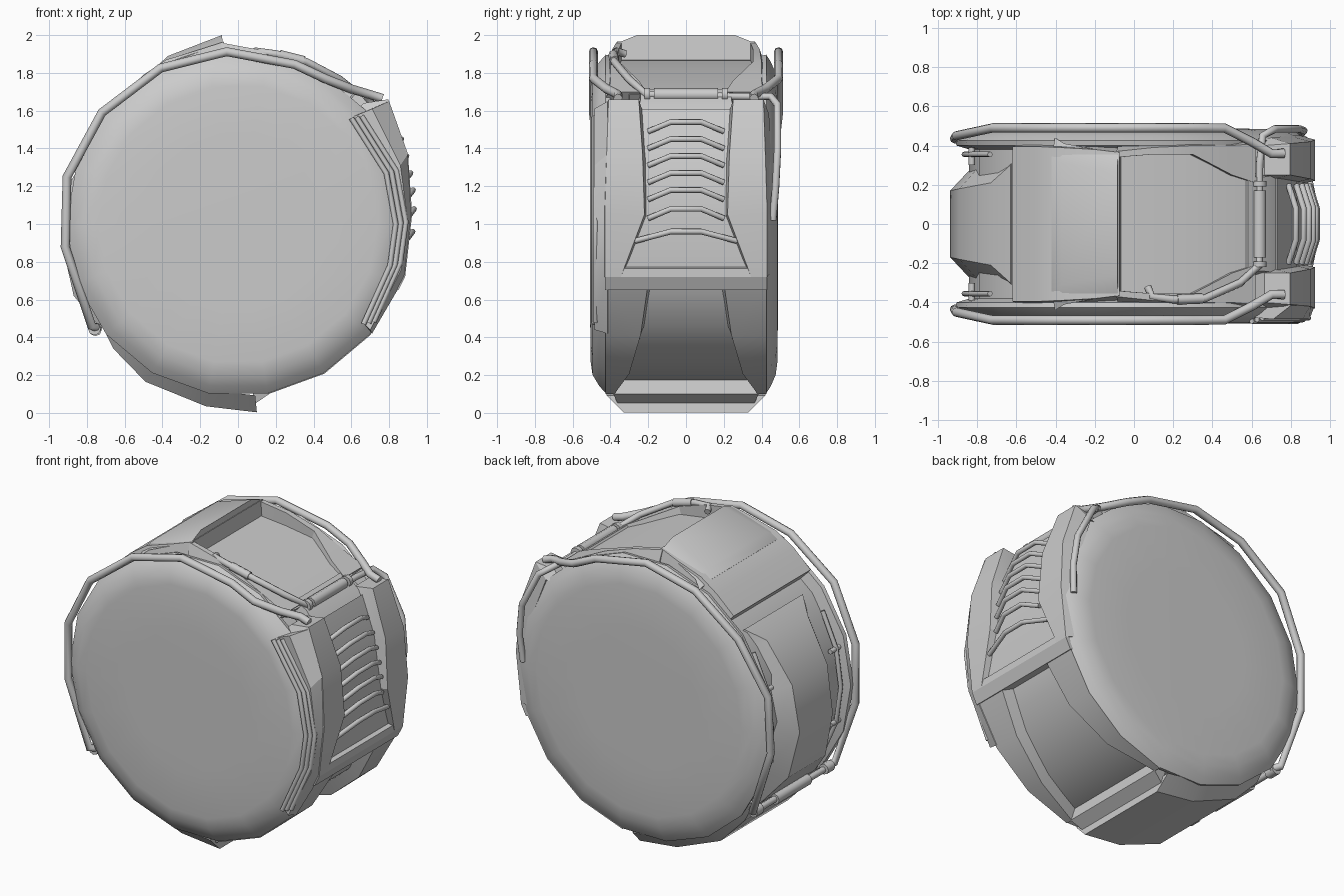
import bpy, bmesh, math

def finish(name, bm, angle=25):
    bmesh.ops.recalc_face_normals(bm, faces=bm.faces)
    me = bpy.data.meshes.new(name)
    bm.to_mesh(me)
    bm.free()
    ob = bpy.data.objects.new(name, me)
    bpy.context.collection.objects.link(ob)
    bpy.ops.object.select_all(action='DESELECT')
    ob.select_set(True)
    bpy.context.view_layer.objects.active = ob
    bpy.ops.object.shade_smooth_by_angle(angle=math.radians(angle))
    return ob

def loft(name, rings, angle=25):
    """Skin a list of equal-length vertex loops and cap both ends."""
    bm = bmesh.new()
    loops = [[bm.verts.new(p) for p in r] for r in rings]
    n = len(loops[0])
    for a, b in zip(loops, loops[1:]):
        for i in range(n):
            j = (i + 1) % n
            bm.faces.new((a[i], a[j], b[j], b[i]))
    bm.faces.new(loops[0])
    bm.faces.new(loops[-1])
    return finish(name, bm, angle)

def strip(name, pts, k=0.9, f0=0.0, f1=0.0, side=1, angle=25):
    """Plate wrapped round the drum: pts (x, z, y0, y1), base scaled by k to the hub, flared by f0/f1."""
    rings = []
    for x, z, y0, y1 in pts:
        bx, bz = x * k, 1 + (z - 1) * k
        rings.append([(x, side * y0, z), (x, side * y1, z),
                      (bx, side * (y1 + f1), bz), (bx, side * (y0 - f0), bz)])
    return loft(name, rings, angle)

def sym(name, pts, k=0.9, flare=0.0, angle=25):
    return strip(name, [(x, z, -w, w) for x, z, w in pts], k, flare, flare, 1, angle)

def tube(name, pts, r=0.021):
    cu = bpy.data.curves.new(name, 'CURVE')
    cu.dimensions = '3D'
    cu.bevel_depth = r
    cu.bevel_resolution = 2
    cu.use_fill_caps = True
    sp = cu.splines.new('POLY')
    sp.points.add(len(pts) - 1)
    for p, q in zip(sp.points, pts):
        p.co = (*q, 1)
    ob = bpy.data.objects.new(name, cu)
    bpy.context.collection.objects.link(ob)
    return ob

def polar(deg, r=0.91):
    a = math.radians(deg)
    return r * math.cos(a), 1 + r * math.sin(a)

# drum core with softly domed sides and a sunken belt
def ring(y, r):
    return [(x, y, z) for x, z in (polar(20 * i, r) for i in range(18))]
loft("drum_core", [ring(y, r) for y, r in [
    (-.508, .45), (-.505, .74), (-.495, .81), (-.46, .87), (-.425, .91), (-.40, .905), (-.38, .84),
    (.38, .84), (.40, .905), (.425, .91), (.45, .87), (.475, .81), (.484, .74), (.487, .45)]], 40)

# top hood, smooth cover and visor recess
sym("top_cover", [(-.62, 1.68, .395), (-.50, 1.79, .395), (-.38, 1.87, .39), (-.2, 1.925, .38), (-.075, 1.965, .365)],
    .9, .02, 40)
sym("visor_hood", [(-.42, 1.845, .34), (-.37, 1.89, .31), (-.085, 2.0, .26)], .96, .10)
sym("visor_floor", [(-.1, 1.87, .38), (.3, 1.81, .38), (.62, 1.685, .30)], .9)
for s, side in ((1, "back"), (-1, "front")):
    strip("visor_rail_" + side, [(-.09, 1.96, .34, .37), (.1, 1.925, .355, .39), (.3, 1.86, .355, .40),
          (.5, 1.76, .25, .40), (.62, 1.70, .21, .41)], .9, 0, .03, s)
sym("visor_sill", [(.58, 1.715, .24), (.66, 1.67, .24), (.74, 1.58, .25)], .9, .02)

# bottom shell with lip
sym("bottom_shell", [(-.72, .46, .33), (-.66, .34, .34), (-.49, .165, .345), (-.17, .035, .335), (.1, .003, .33)], .91, .09)
sym("bottom_lip", [(.085, .045, .36), (.165, .10, .385)], .88, .03)

for s, side in ((1, "back"), (-1, "front")):
    # lower recess walls and the pillars beside the grille
    low = [(-80, .38), (-60, .30), (-40, .24), (-20, .20)]
    strip("lower_frame_" + side, [(*polar(a, .915), w, .425) for a, w in low], .86, .03, 0, s)
    strip("grille_pillar_" + side, [(.665, 1.64, .25, .40), (.795, 1.66, .25, .41), (.90, 1.37, .23, .42),
          (.922, 1.05, .22, .43), (.885, .72, .345, .43)], .88, .025, .03, s)
    # side bar along the left panel, with brackets
    bar = [polar(a, .865) for a in range(148, 216, 16)]
    tube("inner_bar_" + side, [(x, s * .355, z) for x, z in bar], .014)
    for i, a in enumerate((164, 196)):
        x, z = polar(a, .86)
        tube(f"bar_bracket_{side}_{i}", [(x, s * .30, z), (x, s * .39, z)], .016)
    # outer roll bar loop
    y = s * .49
    tube("roll_bar_" + side, [(-.74, s * .37, .45), (-.775, s * .42, .46), (-.915, s * .435, .88), (-.905, s * .45, 1.25),
         (-.72, y, 1.59), (-.41, y, 1.825), (-.06, y, 1.912), (.30, y, 1.845), (.46, y, 1.77),
         (.60, s * .42, 1.715), (.70, s * .36, 1.685), (.765, s * .36, 1.665)], .024)
    tube("bar_clamp_" + side, [(-.76, s * .33, .445), (-.76, s * .40, .445)], .034)
    tube("visor_piston_collar_" + side, [(.64, s * .19, 1.685), (.64, s * .22, 1.685)], .036)

# vent housing and three vent strips on the front side
out = [(.80, 1.65), (.90, 1.37), (.922, 1.05), (.885, .72), (.71, .42)]
mid = [(.71, 1.61), (.86, 1.31), (.895, 1.04), (.865, .76), (.70, .44)]
inn = [(.59, 1.56), (.77, 1.27), (.82, 1.0), (.80, .8), (.65, .49)]
loft("vent_housing", [[(o[0], -.415, o[1]), (m[0], -.485, m[1]), (i[0], -.475, i[1]), (i[0], -.38, i[1])]
                      for o, m, i in zip(out, mid, inn)])
vent = [(.60, 1.56), (.785, 1.27), (.835, 1.0), (.805, .78), (.665, .47)]
for i in range(3):
    tube(f"side_vent_{i}", [(x + .027 * i, -.495 + .008 * i, z + .006 * i) for x, z in vent], .014)

# grille base and floor
sym("grille_base_band", [(.885, .765, .36), (.885, .72, .43), (.85, .65, .43)], .88)
sym("grille_floor", [(.73, 1.61, .26), (.83, 1.37, .26), (.88, 1.05, .27), (.855, .75, .38)], .88)

# grille ribs
spine = [(.75, .868), (.93, .90), (1.05, .905), (1.18, .895), (1.37, .85), (1.60, .75)]
def spine_x(z):
    for (z0, x0), (z1, x1) in zip(spine, spine[1:]):
        if z <= z1:
            return x0 + (x1 - x0) * (z - z0) / (z1 - z0)
for i, z in enumerate([.91, 1.03, 1.13, 1.22, 1.31, 1.40, 1.49]):
    w = .27 if i == 0 else .20
    x = spine_x(z)
    tube(f"grille_rib_{i}", [(x - .01, -w, z), (x + .028, -.08, z + .05),
                             (x + .028, .08, z + .05), (x - .01, w, z)], .015)

# raised panel on the left
sym("left_panel", [(-.63, 1.56, .30), (-.73, 1.48, .21), (-.89, 1.22, .18), (-.937, .92, .17),
                   (-.87, .62, .19), (-.73, .45, .28)], .88, .12)

# cross pistons: lower left and in front of the visor
tube("rear_piston_rod", [(-.755, -.38, .44), (-.755, .38, .44)], .02)
tube("rear_piston_body", [(-.755, -.17, .44), (-.755, .17, .44)], .034)
tube("visor_piston_body", [(.64, -.17, 1.685), (.64, .17, 1.685)], .034)

# hose round the visor and down the back side
tube("visor_hose", [(.07, -.32, 1.90), (.09, -.37, 1.915), (.20, -.385, 1.90), (.36, -.38, 1.86), (.54, -.30, 1.765),
     (.64, -.21, 1.685), (.64, .30, 1.675), (.655, .45, 1.675), (.72, .485, 1.63), (.84, .485, 1.40),
     (.865, .475, 1.20), (.85, .46, 1.02)], .02)
tube("hose_grip", [(.22, -.385, 1.896), (.35, -.38, 1.863)], .026)
